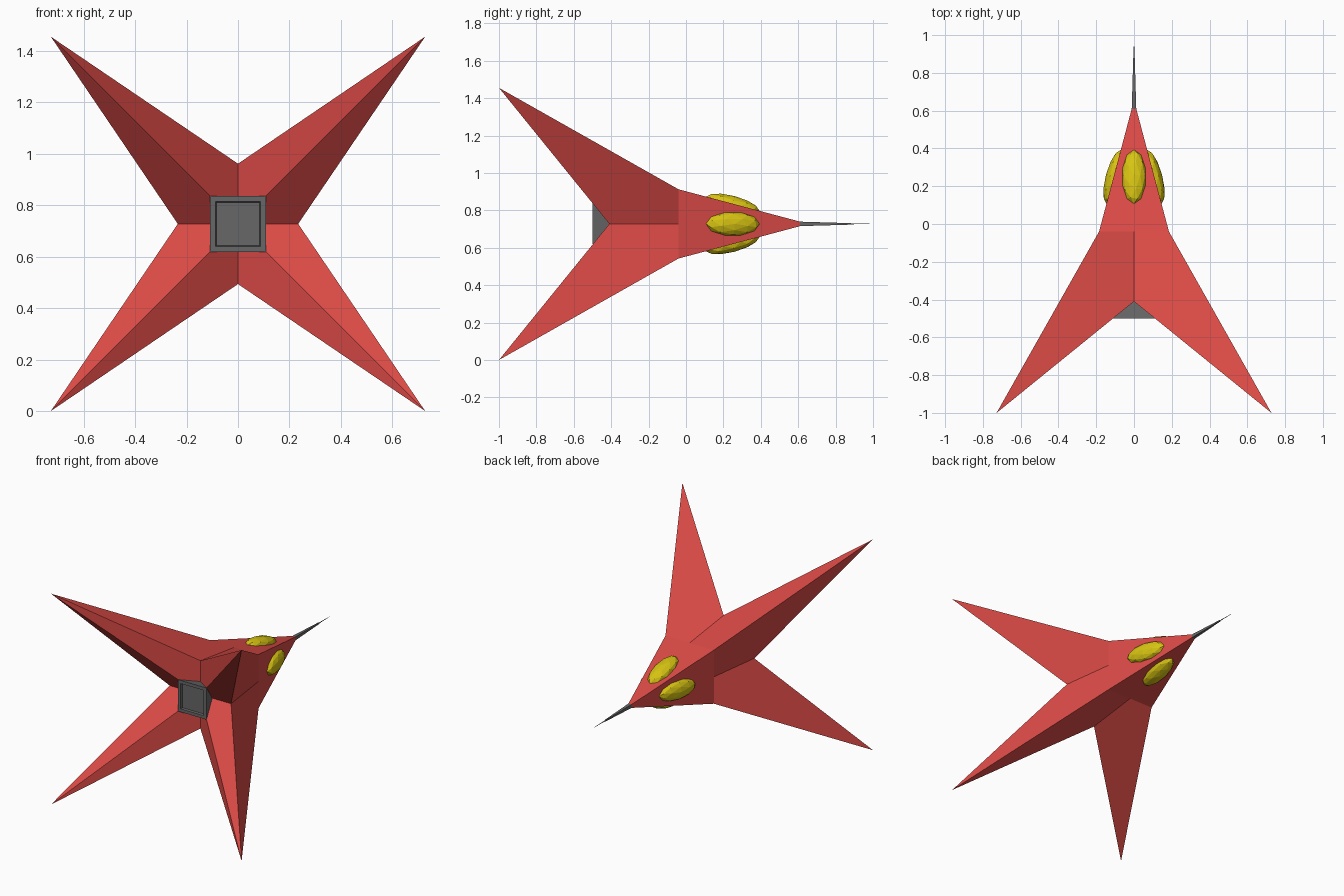
import bpy, bmesh, math
from mathutils import Matrix, Vector

if "Cube" in bpy.data.objects:
    bpy.data.objects.remove(bpy.data.objects["Cube"])

ZC = 0.7275                                    # height of the long axis
CORNERS = [(1, 1), (-1, 1), (-1, -1), (1, -1)]  # x, z signs
SIDES = [(0, 1), (-1, 0), (0, -1), (1, 0)]      # side between corner i and i+1


def material(name, rgb):
    m = bpy.data.materials.new(name)
    m.diffuse_color = (*rgb, 1)
    m.use_nodes = True
    m.node_tree.nodes["Principled BSDF"].inputs["Base Color"].default_value = m.diffuse_color
    return m


RED = material("red", (0.72, 0.07, 0.062))
GREY = material("dark grey", (0.135, 0.135, 0.135))
YELLOW = material("yellow", (0.68, 0.55, 0.006))


def finish(bm, name, mat):
    bmesh.ops.recalc_face_normals(bm, faces=bm.faces)
    me = bpy.data.meshes.new(name)
    bm.to_mesh(me)
    bm.free()
    me.materials.append(mat)
    ob = bpy.data.objects.new(name, me)
    bpy.context.collection.objects.link(ob)
    return ob


def ring(bm, signs, y, half):
    return [bm.verts.new((sx * half, y, ZC + sz * half)) for sx, sz in signs]


def square_loft(name, sections, mat):
    """Closed loft through square sections given as (y, half width)."""
    bm = bmesh.new()
    rings = [ring(bm, CORNERS, y, h) for y, h in sections]
    for a, b in zip(rings, rings[1:]):
        for i in range(4):
            j = (i + 1) % 4
            bm.faces.new((a[i], a[j], b[j], b[i]))
    bm.faces.new(rings[0])
    bm.faces.new(rings[-1])
    return finish(bm, name, mat)


# Body: tapered square nose flowing into four pointed diagonal wings
bm = bmesh.new()
nose = ring(bm, CORNERS, 0.61, 0.012)
shoulder = ring(bm, CORNERS, -0.04, 0.185)
tip = ring(bm, CORNERS, -1.0, 0.7275)
crease = ring(bm, SIDES, -0.04, 0.185)
valley = ring(bm, SIDES, -0.41, 0.234)
back = bm.verts.new((0, -0.41, ZC))
for i in range(4):
    j = (i + 1) % 4
    bm.faces.new((nose[i], nose[j], shoulder[j], crease[i], shoulder[i]))
    bm.faces.new((shoulder[i], tip[i], valley[i], crease[i]))
    bm.faces.new((shoulder[j], crease[i], valley[i], tip[j]))
    bm.faces.new((back, valley[i], tip[i]))
    bm.faces.new((back, tip[j], valley[i]))
bm.faces.new(nose)
finish(bm, "winged_body", RED)

# Needle on the nose
square_loft("nose_needle", [(0.58, 0.012), (0.61, 0.012), (0.88, 0.004),
                            (0.885, 0.002), (1.0, 0.0006)], GREY)

# Flared exhaust with a shallow recess
square_loft("exhaust", [(-0.36, 0.08), (-0.5, 0.109), (-0.5, 0.087),
                        (-0.485, 0.084)], GREY)

# Faceted window domes, one lying on each nose face
slope = math.atan2(0.185 - 0.012, 0.65)
for (sx, sz), label in zip(SIDES, ("top", "left", "bottom", "right")):
    bm = bmesh.new()
    bmesh.ops.create_icosphere(bm, subdivisions=2, radius=1)
    spin = Matrix.Rotation(math.atan2(sx, sz), 4, 'Y')
    place = (Matrix.Translation(Vector((0, 0, ZC))) @ spin
             @ Matrix.Translation(Vector((0, 0.25, 0.108)))
             @ Matrix.Rotation(-slope, 4, 'X')
             @ Matrix.Diagonal((0.064, 0.148, 0.042, 1)))
    bm.transform(place)
    finish(bm, "window_" + label, YELLOW)
